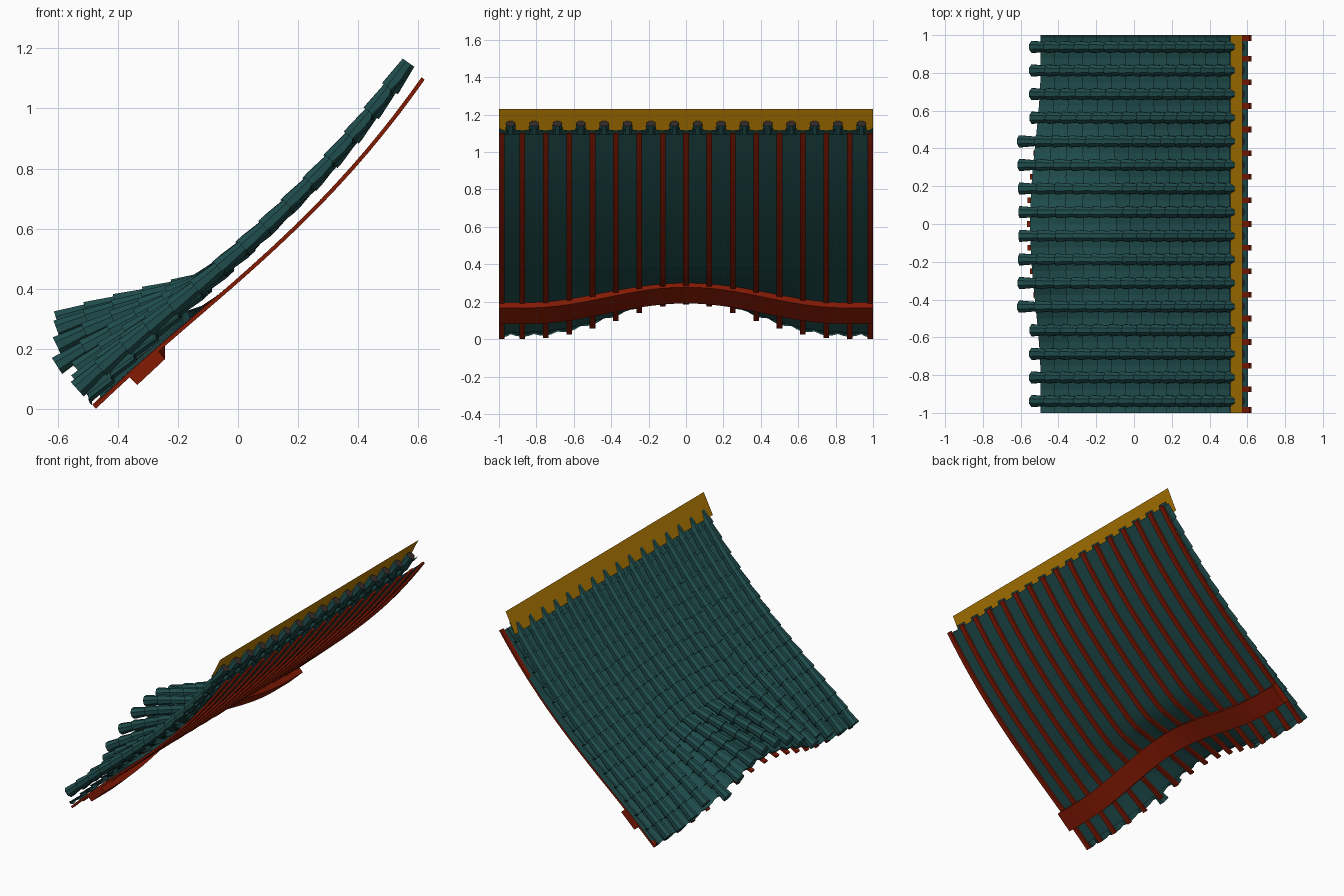
import bpy, bmesh, math
from mathutils import Vector

if "Cube" in bpy.data.objects:
    bpy.data.objects.remove(bpy.data.objects["Cube"])


def material(name, rgb):
    m = bpy.data.materials.new(name)
    m.diffuse_color = (*rgb, 1)
    m.use_nodes = True
    m.node_tree.nodes["Principled BSDF"].inputs["Base Color"].default_value = m.diffuse_color
    return m


TEAL = material("teal glaze", (0.014, 0.072, 0.072))
DARK = material("dark clay", (0.035, 0.025, 0.023))
RED = material("red timber", (0.23, 0.010, 0.001))
OCHRE = material("ochre", (0.46, 0.20, 0.001))


# Roof shape: a concave slope whose eave swells upward in the middle
def swell(y):
    return 0.5 + 0.5 * math.cos(math.pi * y / 0.85) if abs(y) < 0.85 else 0.0


def rise(x, y):
    return 0.62 * max(0.0, -0.1 - x) ** 1.07 * swell(y)


def slope(x, y):
    return 0.425 + 0.88 * x + 0.143 * x * x + 0.326 * x ** 3 + rise(x, y)


def path(y, x0, x1, n, offset):
    """n + 1 points equally spaced along the slope."""
    pts = []
    for i in range(301):
        x = x0 + (x1 - x0) * i / 300
        pts.append(Vector((x, y, slope(x, y) + offset(x))))
    total = [0.0]
    for a, b in zip(pts, pts[1:]):
        total.append(total[-1] + (b - a).length)
    out, j = [], 0
    for k in range(n + 1):
        goal = total[-1] * k / n
        while j < 300 and total[j] < goal - 1e-6:
            j += 1
        out.append(pts[j])
    return out


def normal_of(d):
    return Vector((-d.z, 0, d.x)).normalized()


def finish(bm, name, mats, fix=True):
    if fix:
        bmesh.ops.recalc_face_normals(bm, faces=bm.faces)
    me = bpy.data.meshes.new(name)
    bm.to_mesh(me)
    bm.free()
    for m in mats:
        me.materials.append(m)
    ob = bpy.data.objects.new(name, me)
    bpy.context.collection.objects.link(ob)
    return ob


def loft(bm, rings):
    """Skin closed rings and cap both ends; returns the last cap."""
    vs = [[bm.verts.new(p) for p in r] for r in rings]
    n = len(vs[0])
    for a, b in zip(vs, vs[1:]):
        for i in range(n):
            bm.faces.new((a[i], a[(i + 1) % n], b[(i + 1) % n], b[i]))
    bm.faces.new(vs[0])
    return bm.faces.new(vs[-1])


def sheet(bm, rows):
    vs = [[bm.verts.new(p) for p in r] for r in rows]
    for a, b in zip(vs, vs[1:]):
        for i in range(len(a) - 1):
            bm.faces.new((a[i], b[i], b[i + 1], a[i + 1]))


ROWS = 15
roll_ys = [-0.9375 + 0.125 * i for i in range(16)]

# Round cover tiles: overlapping tapered octagons in columns
for i, y in enumerate(roll_ys):
    bm = bmesh.new()
    x0 = -0.597 if abs(y) < 0.5 else -0.53
    pts = path(y, x0, 0.567, ROWS, lambda x: 0.097 + 0.08 * x * x)
    for a, b in zip(pts, pts[1:]):
        d = (b - a).normalized()
        nrm = normal_of(d)
        rings = []
        for c, r in ((a - d * 0.006, 0.0345), (b, 0.0255)):
            rings.append([c + nrm * r * math.cos(t) + Vector((0, r * math.sin(t), 0))
                          for t in [math.pi * (k + 0.5) / 4 for k in range(8)]])
        loft(bm, rings).material_index = 1
    finish(bm, f"cover_tiles_{i + 1}", [TEAL, DARK])

# Pan tiles: stepped shallow troughs between the columns
edges = [-1.0] + roll_ys + [1.0]
for i, (ya, yb) in enumerate(zip(edges, edges[1:])):
    bm = bmesh.new()
    cols = []
    for k in range(5):
        y = ya + (yb - ya) * k / 4
        sag = 0.014 * math.sin(math.pi * k / 4)
        cols.append(path(y, -0.485 - 0.06 * swell(y), 0.572, ROWS,
                         lambda x, s=sag: 0.060 + 0.058 * x - s))
    for r in range(ROWS):
        low, low_under, top = [], [], []
        for c in cols:
            n = normal_of(c[r + 1] - c[r])
            low.append(bm.verts.new(c[r] + n * 0.013))
            low_under.append(bm.verts.new(c[r]))
            top.append(bm.verts.new(c[r + 1]))
        for k in range(4):
            bm.faces.new((low[k], top[k], top[k + 1], low[k + 1])).normal_flip()
            bm.faces.new((low_under[k], low_under[k + 1], low[k + 1], low[k]))
    bmesh.ops.recalc_face_normals(bm, faces=bm.faces)
    bm.normal_update()
    for f in bm.faces:  # trough faces point up, steps point down the slope
        if f.normal.dot(Vector((-0.95, 0, 0.3))) < 0:
            f.normal_flip()
    finish(bm, f"pan_tiles_{i + 1}", [TEAL], fix=False)

# Smooth roof lining directly on top of the rafters
bm = bmesh.new()
sheet(bm, [path(y, -0.455 - 0.075 * swell(y), 0.604, 20, lambda x: 0.013)
           for y in [-1 + k / 20 for k in range(41)]])
bm.normal_update()
for f in bm.faces:
    if f.normal.z > 0:
        f.normal_flip()
for f in bm.faces:
    f.smooth = True
finish(bm, "roof_lining", [TEAL], fix=False)

# Rafters: thin curved battens under the lining
for i in range(17):
    y = max(-0.985, min(0.985, -1 + 0.125 * i))
    bm = bmesh.new()
    pts = path(y, -0.478 - 0.088 * swell(y), 0.614, 20, lambda x: 0.006)
    rings = []
    for k, p in enumerate(pts):
        n = normal_of(pts[min(k + 1, 20)] - pts[max(k - 1, 0)]) * 0.0065
        w = Vector((0, 0.015, 0))
        # keep the top face just below the lining
        q = p - n * 0.3
        rings.append([q + n + w, q + n - w, q - n - w, q - n + w])
    loft(bm, rings)
    finish(bm, f"rafter_{i + 1}", [RED])

# Eave beam: slanted board following the swell
bm = bmesh.new()
profile = [(-0.363, 0.108), (-0.335, 0.08), (-0.242, 0.167), (-0.27, 0.196)]
loft(bm, [[Vector((x, y, z + rise(-0.3, y))) for x, z in profile]
          for y in [-1 + k / 16 for k in range(33)]])
finish(bm, "eave_beam", [RED])

# Ridge board: open sheet leaning along the top
bm = bmesh.new()
sheet(bm, [[Vector((x, y, z)) for x, z in ((0.51, 1.10), (0.575, 1.23))]
           for y in (1, -1)])
bm.normal_update()
for f in bm.faces:
    if f.normal.z < 0:
        f.normal_flip()
finish(bm, "ridge_board", [OCHRE], fix=False)
